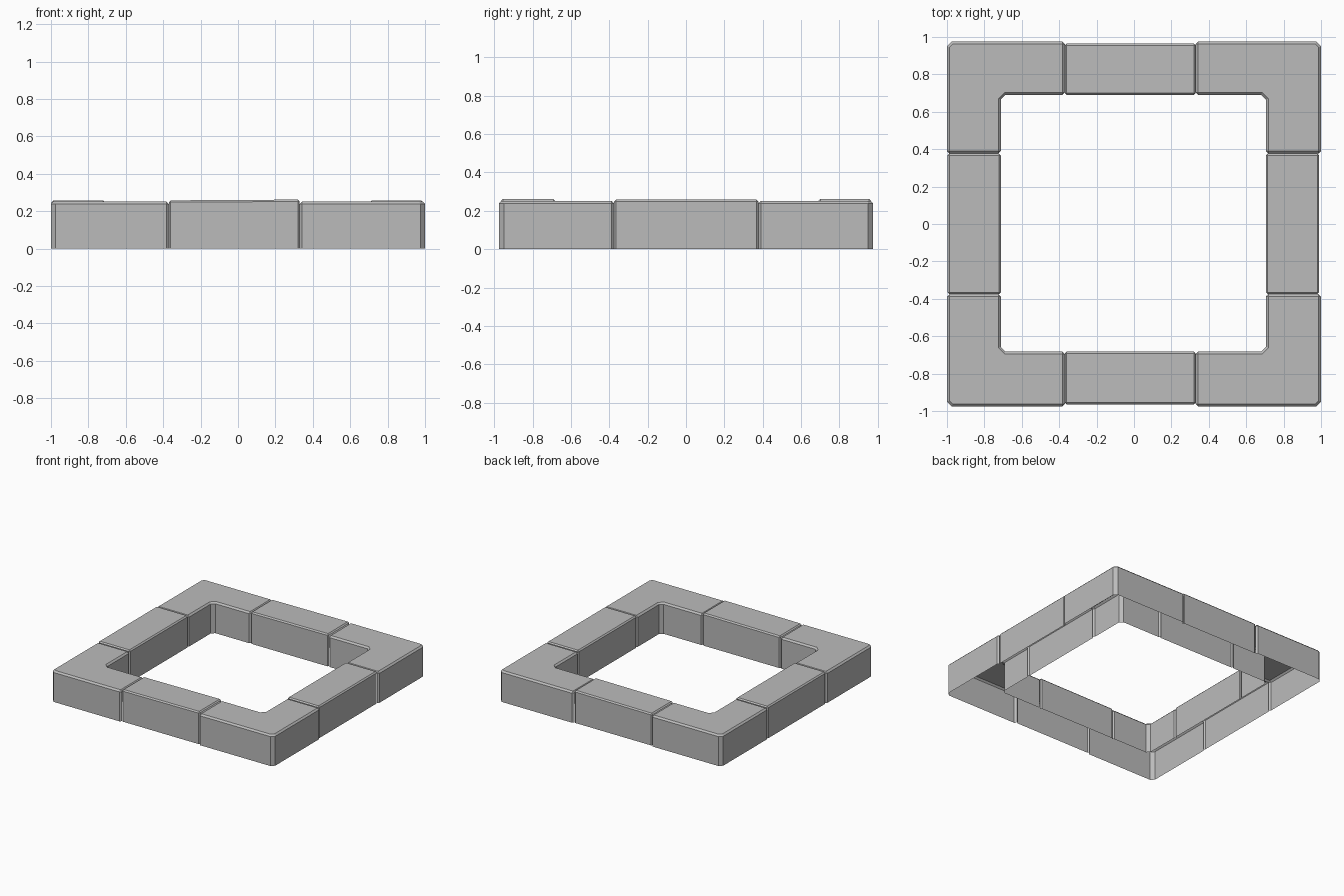
import bpy
import bmesh

cube = bpy.data.objects.get("Cube")
if cube:
    bpy.data.objects.remove(cube, do_unlink=True)

# One plain stone colour
GREY = (0.5, 0.5, 0.5, 1.0)
stone = bpy.data.materials.new("stone_grey")
stone.use_nodes = True
stone.diffuse_color = GREY
bsdf = stone.node_tree.nodes["Principled BSDF"]
bsdf.inputs["Base Color"].default_value = GREY
bsdf.inputs["Roughness"].default_value = 0.8


def on_plane(face, axis, value):
    return all(abs(v.co[axis] - value) < 1e-4 for v in face.verts)


def stone_block(name, outline, height, ends, bevel, slope=0.0):
    """Hollow block: bevelled top and ends, open below and at its joints."""
    bm = bmesh.new()
    base = bm.faces.new([bm.verts.new((x, y, 0)) for x, y in outline])
    top = bmesh.ops.extrude_face_region(bm, geom=[base], use_keep_orig=True)
    bmesh.ops.translate(bm, vec=(0, 0, height),
                        verts=[g for g in top["geom"] if isinstance(g, bmesh.types.BMVert)])
    bmesh.ops.recalc_face_normals(bm, faces=bm.faces)

    # Bevel the top rim and the edges around each joint
    rims = [f for f in bm.faces if on_plane(f, 2, height)
            or any(on_plane(f, *end) for end in ends)]
    edges = {e for f in rims for e in f.edges if max(v.co.z for v in e.verts) > 0}
    bmesh.ops.bevel(bm, geom=list(edges), offset=bevel, segments=1,
                    profile=0.5, affect='EDGES')

    # Open the underside and the joints
    hidden = [f for f in bm.faces if on_plane(f, 2, 0)
              or any(on_plane(f, *end) for end in ends)]
    bmesh.ops.delete(bm, geom=hidden, context='FACES')
    for v in bm.verts:
        if v.co.z > height / 2:
            v.co.z += slope * v.co.x

    mesh = bpy.data.meshes.new(name)
    bm.to_mesh(mesh)
    bm.free()
    mesh.materials.append(stone)
    bpy.context.collection.objects.link(bpy.data.objects.new(name, mesh))


def rectangle(x0, x1, y0, y1):
    return [(x0, y0), (x1, y0), (x1, y1), (x0, y1)]


# Joint lines and hole edges, keyed by side
joint_x = {-1: -0.37, 1: 0.33}
joint_y = {-1: -0.375, 1: 0.377}
inner_x = {-1: -0.712, 1: 0.705}
inner_y = {-1: -0.682, 1: 0.69}
OUT_X, OUT_Y, CUT = 1.0, 0.975, 0.025

# L-shaped corner blocks
for dx, x_name in ((-1, "right"), (1, "left")):
    for dy, y_name in ((-1, "front"), (1, "back")):
        jx, jy, ix, iy = joint_x[dx], joint_y[dy], inner_x[dx], inner_y[dy]
        ox, oy = dx * OUT_X, dy * OUT_Y
        outline = [(jx, iy), (jx, oy), (ox - dx * CUT, oy), (ox, oy - dy * CUT),
                   (ox, jy), (ix, jy), (ix, iy - dy * CUT), (ix - dx * CUT, iy)]
        stone_block(f"{y_name}_{x_name}_corner_block", outline, 0.252,
                    [(0, jx), (1, jy)], 0.013)

# Straight blocks at the front and back, very slightly sloped
for dy, name in ((-1, "front"), (1, "back")):
    y0, y1 = sorted((inner_y[dy], dy * 0.965))
    stone_block(f"{name}_middle_block",
                rectangle(joint_x[-1], joint_x[1], y0, y1), 0.26,
                [(0, joint_x[-1]), (0, joint_x[1])], 0.01, slope=0.006)

# Straight blocks at the sides
for dx, name in ((-1, "right"), (1, "left")):
    x0, x1 = sorted((inner_x[dx], -0.997 if dx < 0 else 0.99))
    stone_block(f"{name}_middle_block",
                rectangle(x0, x1, joint_y[-1], joint_y[1]), 0.258,
                [(1, joint_y[-1]), (1, joint_y[1])], 0.01)
